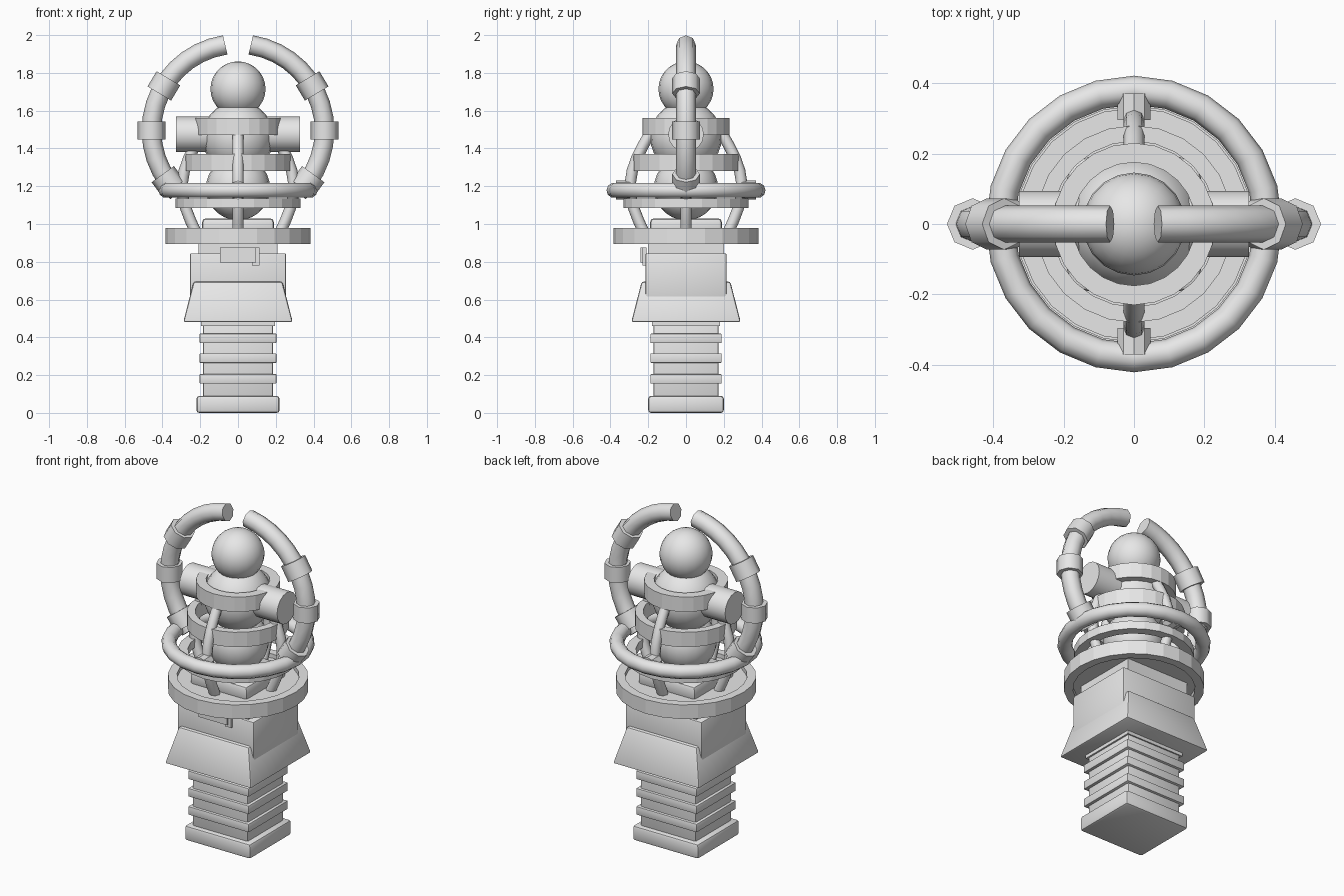
import bpy, bmesh, math
from mathutils import Vector, Matrix

if "Cube" in bpy.data.objects:
    bpy.data.objects.remove(bpy.data.objects["Cube"])

grey = bpy.data.materials.new("plain grey")
grey.diffuse_color = (0.8, 0.8, 0.8, 1)
grey.use_nodes = True
grey.node_tree.nodes["Principled BSDF"].inputs["Base Color"].default_value = grey.diffuse_color


def finish(bm, name, smooth=True, angle=35):
    bmesh.ops.recalc_face_normals(bm, faces=bm.faces)
    me = bpy.data.meshes.new(name)
    bm.to_mesh(me)
    bm.free()
    me.materials.append(grey)
    ob = bpy.data.objects.new(name, me)
    bpy.context.collection.objects.link(ob)
    if smooth:
        bpy.ops.object.select_all(action='DESELECT')
        ob.select_set(True)
        bpy.context.view_layer.objects.active = ob
        bpy.ops.object.shade_smooth_by_angle(angle=math.radians(angle))
    return ob


def box(name, x, y, z0, z1, bevel=0.0, centre=(0, 0), taper=1.0):
    """Box with half sizes x, y; taper scales the top."""
    bm = bmesh.new()
    bmesh.ops.create_cube(bm, size=2)
    for v in bm.verts:
        s = taper if v.co.z > 0 else 1
        v.co = (centre[0] + v.co.x * x * s, centre[1] + v.co.y * y * s,
                z1 if v.co.z > 0 else z0)
    if bevel:
        bmesh.ops.bevel(bm, geom=bm.edges[:], offset=bevel, segments=2,
                        profile=0.5, affect='EDGES')
    return finish(bm, name)


def ring(name, outer, inner, z0, z1, segs=24):
    """Flat-sided annulus."""
    bm = bmesh.new()
    loops = []
    for r, z in ((outer, z0), (outer, z1), (inner, z1), (inner, z0)):
        loops.append([bm.verts.new((r * math.cos(2 * math.pi * i / segs),
                                    r * math.sin(2 * math.pi * i / segs), z))
                      for i in range(segs)])
    for k in range(4):
        a, b = loops[k], loops[(k + 1) % 4]
        for i in range(segs):
            j = (i + 1) % segs
            bm.faces.new((a[i], a[j], b[j], b[i]))
    return finish(bm, name, smooth=False)


def ball(name, r, z):
    bm = bmesh.new()
    bmesh.ops.create_uvsphere(bm, u_segments=20, v_segments=14, radius=r,
                              matrix=Matrix.Translation((0, 0, z)))
    return finish(bm, name)


def cylinder(name, r, a, b, segs=16):
    a, b = Vector(a), Vector(b)
    bm = bmesh.new()
    m = Matrix.Translation((a + b) / 2) @ (b - a).to_track_quat('Z', 'Y').to_matrix().to_4x4()
    bmesh.ops.create_cone(bm, cap_ends=True, segments=segs, radius1=r, radius2=r,
                          depth=(b - a).length, matrix=m)
    return finish(bm, name, angle=46 if segs <= 8 else 35)


def tube(name, pts, r, segs=8, closed=False):
    """Sweep a round section along a planar path."""
    bm = bmesh.new()
    pts = [Vector(p) for p in pts]
    n = len(pts)
    normal = (pts[1] - pts[0]).cross(pts[n // 2] - pts[0]).normalized()
    loops = []
    for i, p in enumerate(pts):
        nxt = pts[(i + 1) % n] if closed else pts[min(i + 1, n - 1)]
        prv = pts[i - 1] if closed else pts[max(i - 1, 0)]
        side = normal.cross((nxt - prv).normalized())
        loops.append([bm.verts.new(p + r * (math.cos(t) * side + math.sin(t) * normal))
                      for t in (2 * math.pi * k / segs for k in range(segs))])
    for i in range(n if closed else n - 1):
        a, b = loops[i], loops[(i + 1) % n]
        for k in range(segs):
            j = (k + 1) % segs
            bm.faces.new((a[k], a[j], b[j], b[k]))
    if not closed:
        bm.faces.new(loops[0])
        bm.faces.new(loops[-1])
    return finish(bm, name, angle=50)


# Handle: foot, grip core and ribs
box("foot", 0.22, 0.20, 0.0, 0.09, 0.015)
box("grip_core", 0.185, 0.172, 0.08, 0.50, 0.012)
for i, z in enumerate((0.155, 0.265, 0.37)):
    box(f"grip_rib_{i + 1}", 0.203, 0.188, z, z + 0.05, 0.004)
box("grip_top_rib", 0.195, 0.18, 0.46, 0.49)

# Flared guard and housing
box("flared_guard", 0.29, 0.29, 0.48, 0.695, 0.012, taper=0.81)
box("housing", 0.255, 0.215, 0.58, 0.845, 0.008)
box("housing_neck", 0.21, 0.20, 0.83, 0.93)
box("front_plate", 0.095, 0.015, 0.795, 0.875, centre=(0, -0.225))
box("front_latch", 0.02, 0.01, 0.78, 0.875, centre=(0.095, -0.22))

# Base ring with recessed floor and pedestal
ring("base_ring", 0.385, 0.335, 0.895, 0.98)
cylinder("base_floor", 0.34, (0, 0, 0.92), (0, 0, 0.955), 24)
box("pedestal", 0.19, 0.19, 0.94, 1.03, 0.02)

# Stack of rings and balls
ring("lower_ring", 0.33, 0.275, 1.085, 1.135)
ring("middle_ring", 0.28, 0.235, 1.28, 1.37)
ring("upper_collar", 0.23, 0.175, 1.47, 1.56)
ball("lower_ball", 0.17, 1.19)
ball("middle_ball", 0.19, 1.46)
ball("top_ball", 0.146, 1.715)

# Round outer hoop
tube("outer_hoop", [(0.38 * math.cos(2 * math.pi * i / 24),
                     0.38 * math.sin(2 * math.pi * i / 24), 1.178) for i in range(24)],
     0.041, 10, closed=True)

# Bowed struts around the stack, with a clip at the front and the back
for k in range(4):
    c, s = round(math.cos(k * math.pi / 2)), round(math.sin(k * math.pi / 2))
    path = []
    for i in range(9):
        t = i / 8
        r = 0.22 - 0.03 * t + 0.09 * math.sin(math.pi * t)
        path.append((r * c, r * s, 0.95 + 0.53 * t))
    tube(f"bowed_strut_{k + 1}", path, 0.03)
    if s:
        cylinder(f"hoop_clip_{k + 1}", 0.05, (0, s * 0.295, 1.18), (0, s * 0.37, 1.18), 10)

# Mirrored side drums and collared claw arms
for sx, side in ((-1, "left"), (1, "right")):
    cylinder(f"{side}_drum", 0.094, (sx * 0.15, 0, 1.475), (sx * 0.327, 0, 1.475))

    def on_arc(deg):
        a = math.radians(deg)
        return Vector((sx * 0.458 * math.cos(a), 0, 1.495 + 0.458 * math.sin(a)))

    tube(f"{side}_claw", [on_arc(-46 + i * 127.5 / 14) for i in range(15)], 0.052)
    for j, d in enumerate((-36, 0, 31)):
        mid = on_arc(d)
        tang = (on_arc(d + 1) - on_arc(d - 1)).normalized() * 0.047
        cylinder(f"{side}_claw_collar_{j + 1}", 0.073, mid - tang, mid + tang, 8)
